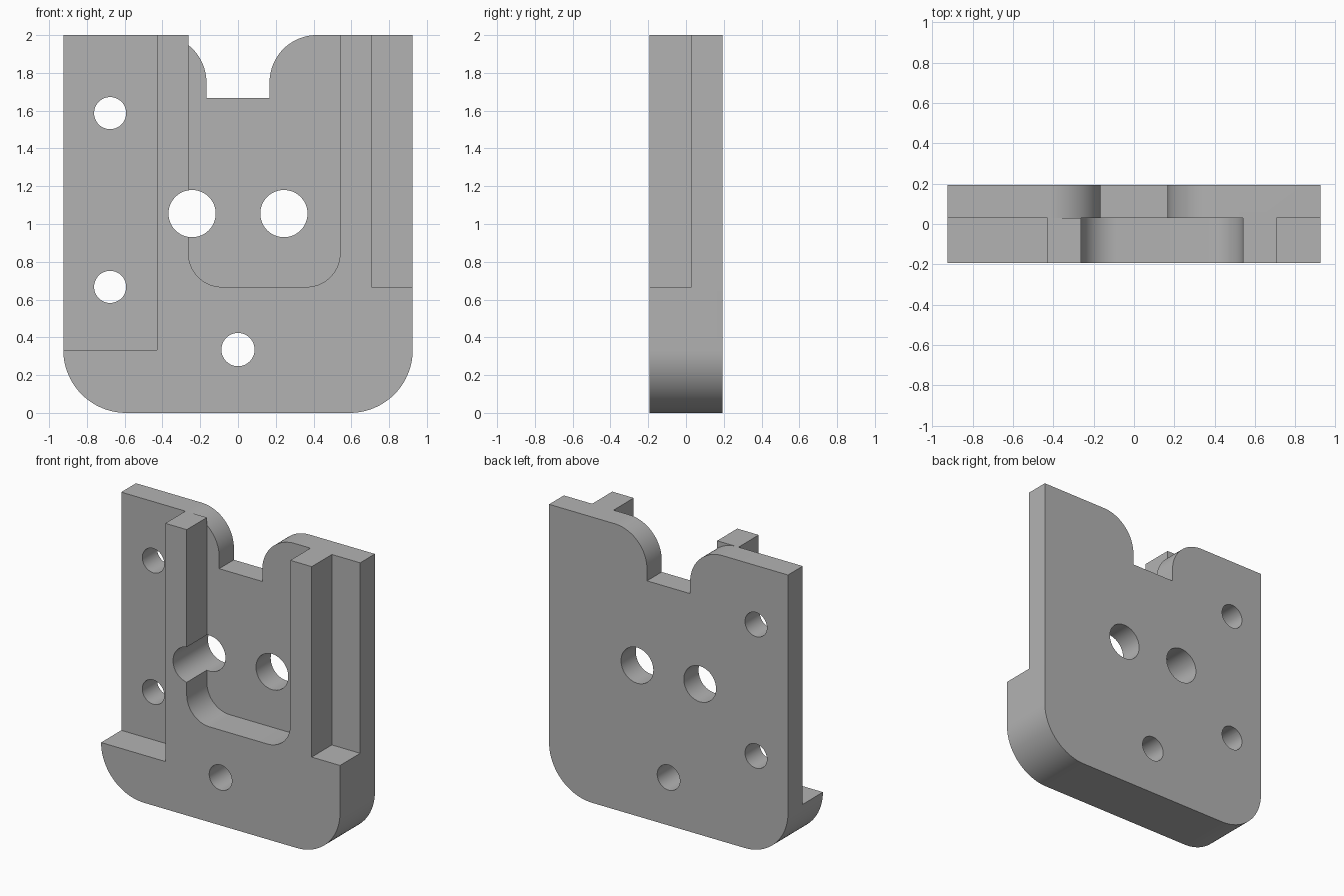
import bpy
import bmesh
from math import sin, cos, pi

cube = bpy.data.objects.get("Cube")
if cube:
    bpy.data.objects.remove(cube, do_unlink=True)

FRONT, STEP, BACK = -0.193, 0.03, 0.193
HALF, TOP, OVER = 0.925, 2.0, 2.2

grey = bpy.data.materials.new("plain grey")
grey.use_nodes = True
colour = (0.45, 0.45, 0.45, 1)
grey.diffuse_color = colour
grey.node_tree.nodes["Principled BSDF"].inputs["Base Color"].default_value = colour


def arc(cx, cz, r, start, end, steps=20):
    """Points of an arc, angles in quarter turns."""
    angles = [(start + (end - start) * i / steps) * pi / 2 for i in range(steps + 1)]
    return [(cx + r * cos(a), cz + r * sin(a)) for a in angles]


def extrude(name, profile, y0, y1):
    """Solid made by pushing an x-z profile from y0 to y1."""
    bm = bmesh.new()
    face = bm.faces.new([bm.verts.new((x, y0, z)) for x, z in profile])
    moved = bmesh.ops.extrude_face_region(bm, geom=[face])["geom"]
    verts = [v for v in moved if isinstance(v, bmesh.types.BMVert)]
    bmesh.ops.translate(bm, verts=verts, vec=(0, y1 - y0, 0))
    bmesh.ops.recalc_face_normals(bm, faces=bm.faces)
    mesh = bpy.data.meshes.new(name)
    bm.to_mesh(mesh)
    bm.free()
    mesh.materials.append(grey)
    obj = bpy.data.objects.new(name, mesh)
    bpy.context.collection.objects.link(obj)
    return obj


def cut(target, name, profile, y0=-0.4, y1=0.4):
    """Subtract an extruded profile from the target."""
    cutter = extrude(name, profile, y0, y1)
    cutter.hide_render = True
    mod = target.modifiers.new(name, "BOOLEAN")
    mod.operation, mod.solver, mod.object = "DIFFERENCE", "EXACT", cutter
    bpy.context.view_layer.objects.active = target
    bpy.ops.object.modifier_apply(modifier=mod.name)
    bpy.data.objects.remove(cutter, do_unlink=True)


def rounded_bottom(x0, x1, z0, z1, r):
    """Rectangle whose two lower corners are rounded."""
    return ([(x1, z1), (x0, z1)] + arc(x0 + r, z0 + r, r, 2, 3)
            + arc(x1 - r, z0 + r, r, 3, 4))


def box(x0, x1, z0, z1):
    return [(x0, z0), (x1, z0), (x1, z1), (x0, z1)]


# Main body
plate = extrude("mounting_plate", rounded_bottom(-HALF, HALF, 0, TOP, 0.333), FRONT, BACK)

# Front recesses on both sides and the central pocket
cut(plate, "right_recess", box(-1.2, -0.428, 0.333, OVER), -0.4, STEP)
cut(plate, "left_recess", box(0.706, 1.2, 0.667, OVER), -0.4, STEP)
cut(plate, "pocket", rounded_bottom(-0.262, 0.54, 0.667, OVER, 0.177), -0.4, STEP)

# Flared notch through the top of the back wall
side = [(0.167, 1.667)] + arc(0.417, 1.75, 0.25, 2, 1) + [(0.417, OVER)]
cut(plate, "notch", side + [(-x, z) for x, z in reversed(side)], STEP, 0.4)

# Through holes
for x, z, r in [(-0.677, 1.587, 0.085), (-0.677, 0.667, 0.085), (0, 0.335, 0.088),
                (-0.243, 1.055, 0.125), (0.243, 1.055, 0.125)]:
    cut(plate, "hole", arc(x, z, r, 0, 4, 48)[:-1])

# Smooth curved walls, sharp edges
bpy.ops.object.select_all(action="DESELECT")
plate.select_set(True)
bpy.context.view_layer.objects.active = plate
bpy.ops.object.shade_smooth_by_angle()
